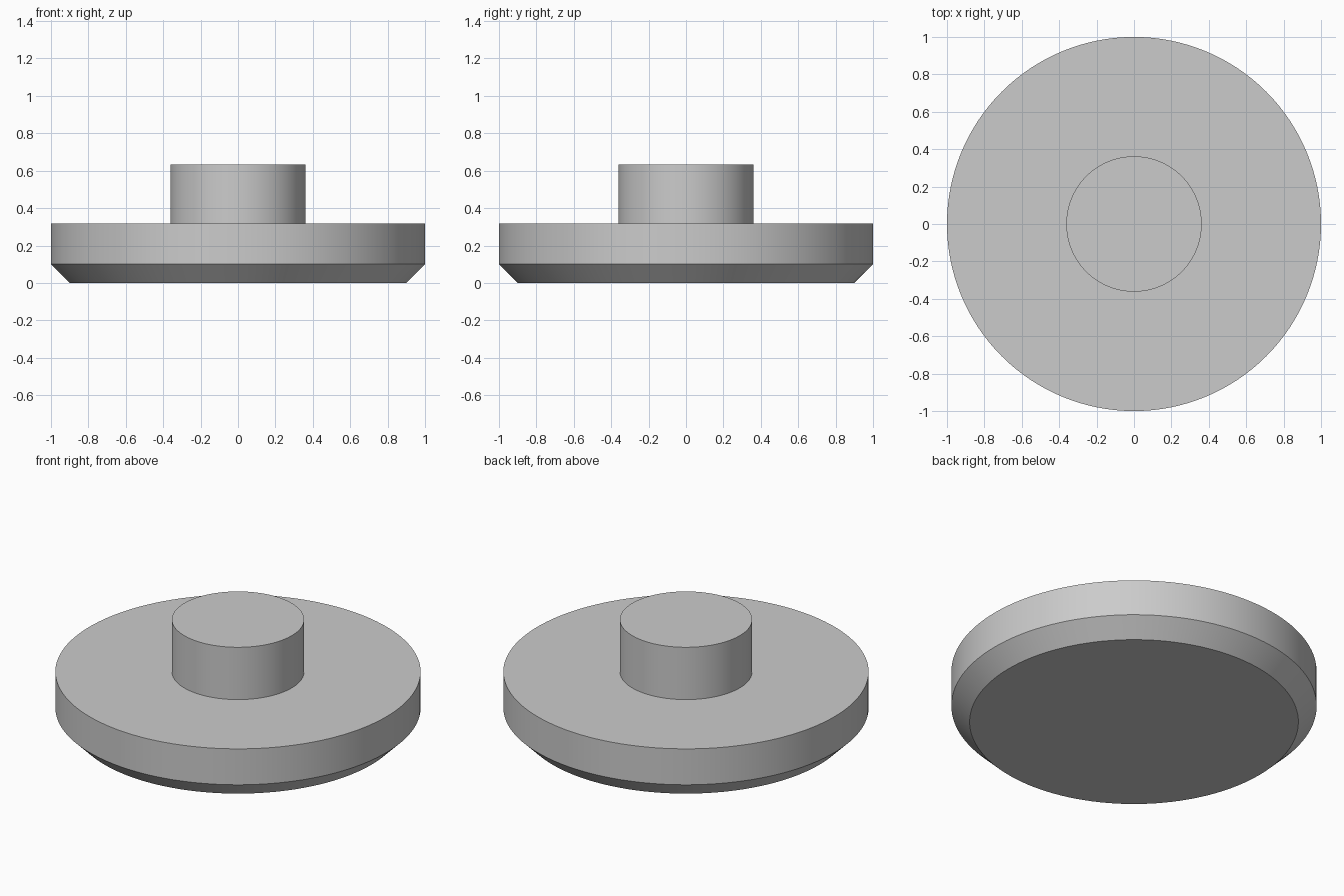
import bpy
import math
import bmesh

cube = bpy.data.objects.get("Cube")
if cube:
    bpy.data.objects.remove(cube, do_unlink=True)

SEGMENTS = 128

grey = bpy.data.materials.new("plain_grey")
grey.use_nodes = True
colour = (0.6, 0.6, 0.6, 1.0)
grey.diffuse_color = colour
grey.node_tree.nodes["Principled BSDF"].inputs["Base Color"].default_value = colour


def lathe(name, profile):
    """Turn a (radius, height) profile around z and cap both ends."""
    bm = bmesh.new()
    rings = []
    for radius, z in profile:
        ring = []
        for i in range(SEGMENTS):
            a = math.tau * i / SEGMENTS
            ring.append(bm.verts.new((radius * math.cos(a), radius * math.sin(a), z)))
        rings.append(ring)
    for low, high in zip(rings, rings[1:]):
        for i in range(SEGMENTS):
            j = (i + 1) % SEGMENTS
            bm.faces.new((low[i], low[j], high[j], high[i]))
    bm.faces.new(rings[0][::-1])
    bm.faces.new(rings[-1])
    mesh = bpy.data.meshes.new(name)
    bm.to_mesh(mesh)
    bm.free()
    mesh.materials.append(grey)
    obj = bpy.data.objects.new(name, mesh)
    bpy.context.collection.objects.link(obj)
    bpy.ops.object.select_all(action="DESELECT")
    obj.select_set(True)
    bpy.context.view_layer.objects.active = obj
    bpy.ops.object.shade_smooth_by_angle(angle=math.radians(30))
    return obj


# Chamfered disc with a round stem, turned as one solid
lathe("flanged_plug", [(0.9, 0), (1, 0.1), (1, 0.317), (0.362, 0.317), (0.362, 0.633)])
